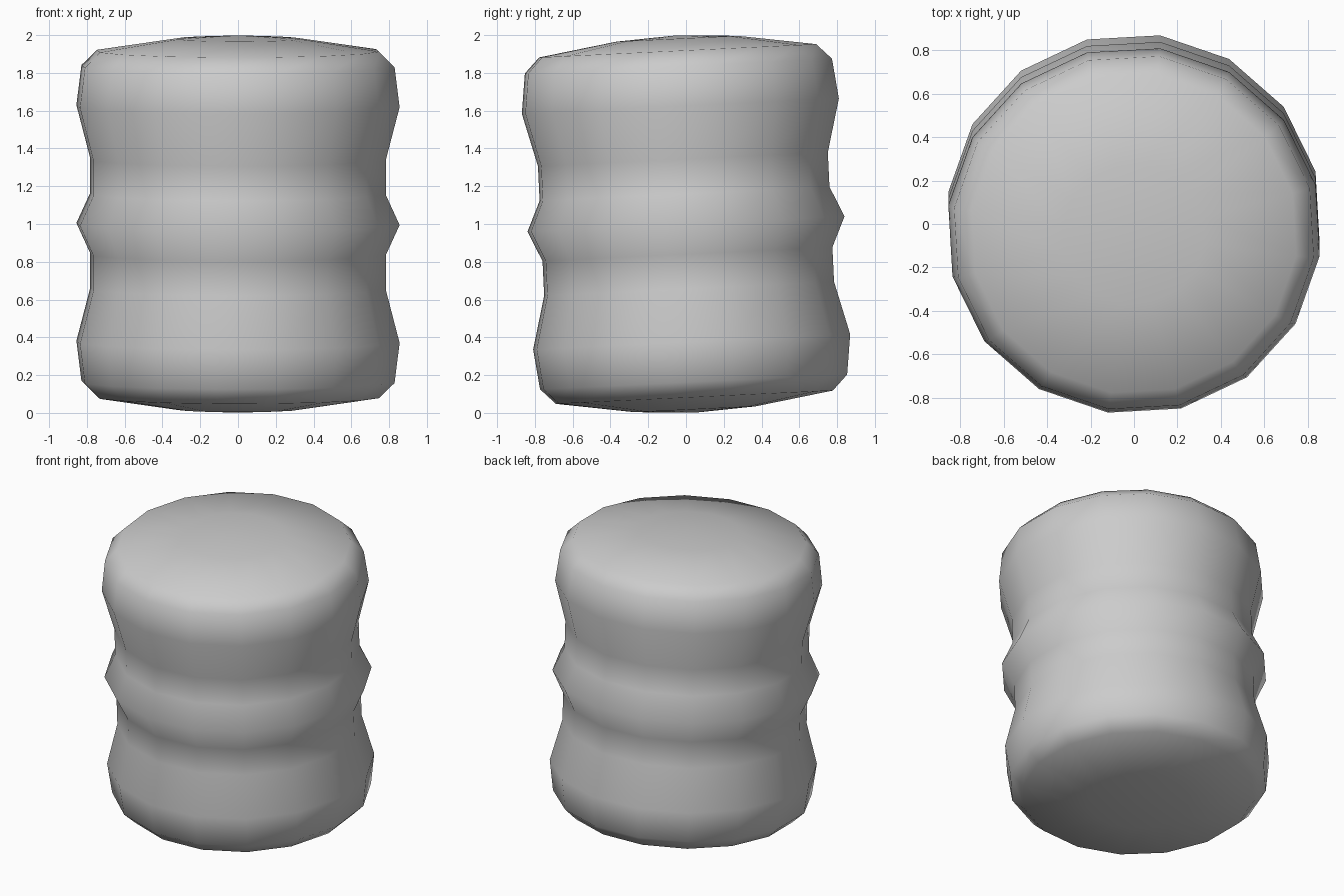
import bpy, bmesh, math
from mathutils import Matrix

if "Cube" in bpy.data.objects:
    bpy.data.objects.remove(bpy.data.objects["Cube"])

# Upper half of the lathe profile (radius, height above the middle bulge)
half = [(0.864, 0.0), (0.79, 0.16), (0.79, 0.343), (0.864, 0.625),
        (0.837, 0.837), (0.755, 0.918), (0.33, 0.982)]
profile = [(r, -z) for r, z in reversed(half[1:])] + half
SIDES = 16

bm = bmesh.new()
# Rings of the ribbed body
rings = []
for r, z in profile:
    ring = []
    for i in range(SIDES):
        a = math.radians(-8 + 360 / SIDES * i)
        ring.append(bm.verts.new((r * math.cos(a), 0.982 * r * math.sin(a), z)))
    rings.append(ring)
for low, high in zip(rings, rings[1:]):
    for i in range(SIDES):
        j = (i + 1) % SIDES
        bm.faces.new((low[i], low[j], high[j], high[i]))

# Shallow domed caps
top = bm.verts.new((0, 0, 1.0))
bottom = bm.verts.new((0, 0, -1.0))
for i in range(SIDES):
    j = (i + 1) % SIDES
    bm.faces.new((rings[-1][i], rings[-1][j], top))
    bm.faces.new((rings[0][j], rings[0][i], bottom))

# Slight lean towards the front, then stand on the ground
bm.transform(Matrix.Translation((0, 0, 1)) @ Matrix.Rotation(math.radians(2.75), 4, 'X'))
for f in bm.faces:
    f.smooth = True

mesh = bpy.data.meshes.new("ribbed_barrel")
bm.to_mesh(mesh)
bm.free()
barrel = bpy.data.objects.new("ribbed_barrel", mesh)
bpy.context.collection.objects.link(barrel)
